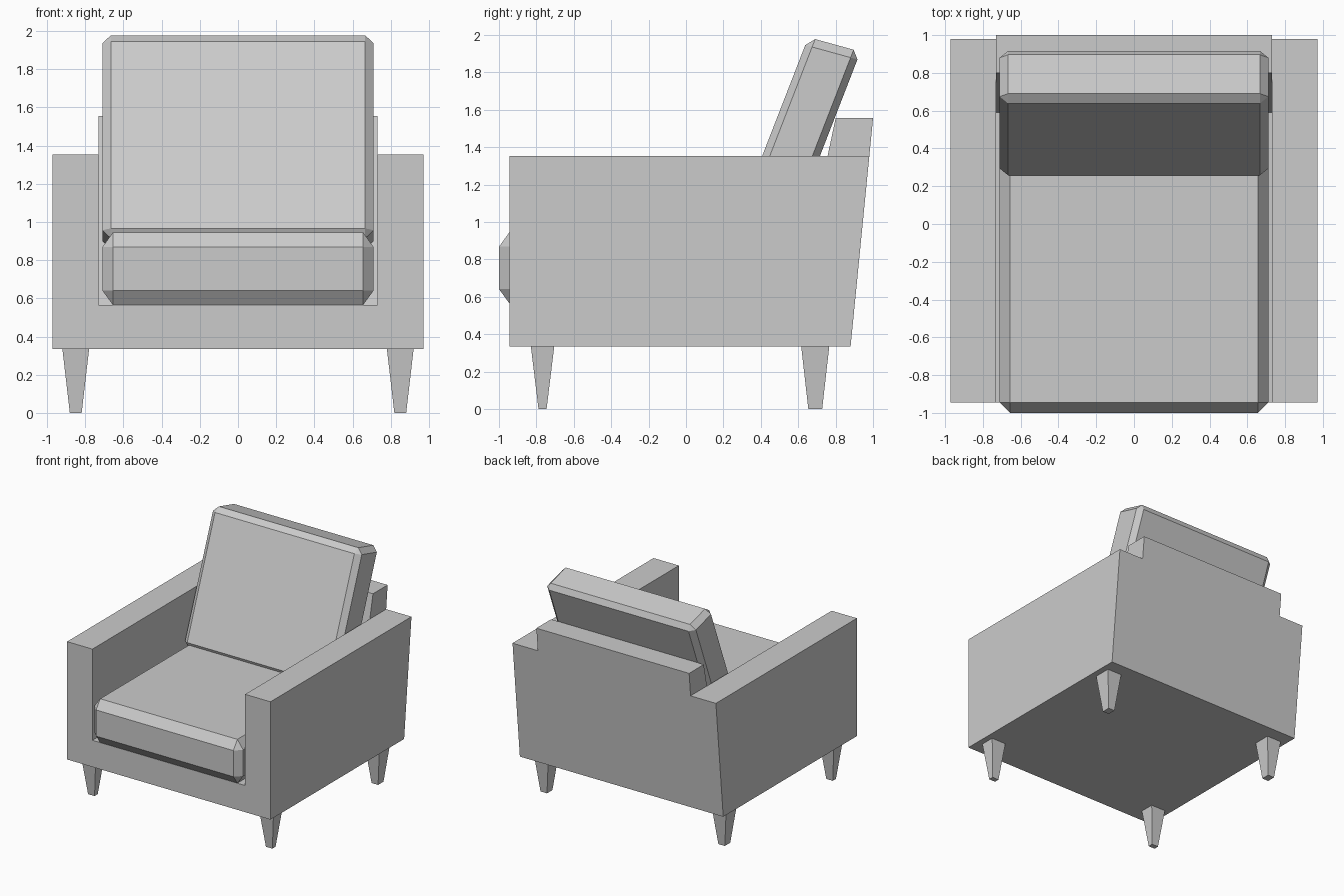
import bpy, bmesh
from mathutils import Vector

if "Cube" in bpy.data.objects:
    bpy.data.objects.remove(bpy.data.objects["Cube"])


def finish(bm, name):
    bmesh.ops.recalc_face_normals(bm, faces=bm.faces[:])
    mesh = bpy.data.meshes.new(name)
    bm.to_mesh(mesh)
    bm.free()
    obj = bpy.data.objects.new(name, mesh)
    bpy.context.collection.objects.link(obj)
    return obj


def cushion(name, centre, axes, insets):
    """Chamfered box: axes are half-extent vectors, insets the chamfer per axis."""
    bm = bmesh.new()
    bmesh.ops.create_cube(bm, size=2)
    bmesh.ops.bevel(bm, geom=bm.edges[:], offset=0.1, segments=1, affect='EDGES')
    for v in bm.verts:
        p = Vector(centre)
        for c, axis, inset in zip(v.co, axes, insets):
            a = Vector(axis)
            full = abs(c) > 0.97
            p += a * ((1 if c > 0 else -1) * (1 if full else 1 - inset / a.length))
        v.co = p
    return finish(bm, name)


def leg(name, x, y, top, foot, height):
    """Square tapered leg: top and foot are half-sizes in x and y."""
    bm = bmesh.new()
    bmesh.ops.create_cube(bm, size=2)
    for v in bm.verts:
        hx, hy = top if v.co.z > 0 else foot
        v.co = (x + v.co.x * hx, y + v.co.y * hy, height if v.co.z > 0 else 0)
    return finish(bm, name)


# Armchair frame: half of it, then mirrored
OUT, INN = 0.972, 0.73
BOT, SEAT, ARM, TOP = 0.335, 0.565, 1.353, 1.555
FRONT = -0.945


def back_y(z):
    return 0.88 + 0.0984 * (z - BOT)


def panel_y(z):
    return 0.59 + 0.212 * (z - SEAT)


points = {
    # front outline
    'A': (0, FRONT, BOT), 'B': (OUT, FRONT, BOT), 'C': (OUT, FRONT, ARM),
    'D': (INN, FRONT, ARM), 'E': (INN, FRONT, SEAT), 'F': (0, FRONT, SEAT),
    # back outline
    'a': (0, back_y(BOT), BOT), 'b': (OUT, back_y(BOT), BOT),
    'c': (OUT, back_y(ARM), ARM), 'd': (INN, back_y(ARM), ARM),
    'G': (INN, back_y(TOP), TOP), 'H': (0, back_y(TOP), TOP),
    # inner face of the back panel
    'J': (INN, panel_y(TOP), TOP), 'K': (0, panel_y(TOP), TOP),
    'L': (INN, panel_y(ARM), ARM), 'M': (INN, panel_y(SEAT), SEAT),
    'N': (0, panel_y(SEAT), SEAT),
}
bm = bmesh.new()
verts = {k: bm.verts.new(p) for k, p in points.items()}
for face in ('ABCDEF', 'aHGdcb', 'ABba', 'BCcb', 'CDLdc',
             'DEML', 'EFNM', 'MNKJL', 'JKHG', 'LJGd'):
    bm.faces.new([verts[k] for k in face])
bmesh.ops.mirror(bm, geom=bm.verts[:] + bm.edges[:] + bm.faces[:],
                 axis='X', merge_dist=0.0005)
bmesh.ops.remove_doubles(bm, verts=bm.verts[:], dist=0.0005)
bmesh.ops.recalc_face_normals(bm, faces=bm.faces[:])
bmesh.ops.dissolve_limit(bm, angle_limit=0.01, verts=bm.verts[:], edges=bm.edges[:])
finish(bm, 'armchair_frame')

# Seat cushion
cushion('seat_cushion', (0, -0.195, 0.755),
        ((0.711, 0, 0), (0, 0.805, 0), (0, 0, 0.189)), (0.055, 0.055, 0.076))

# Leaning back cushion: slightly skewed box through three corners of its side profile
top_front = Vector((0, 0.654, 1.988))
top_back = Vector((0, 0.933, 1.911))
low_front = Vector((0, 0.241, 0.925))
depth = (top_back - top_front) / 2
up = (top_front - low_front) / 2
cushion('back_cushion', (top_back + low_front) / 2,
        ((0.711, 0, 0), depth, up), (0.045, 0.038, 0.045))

# Legs
for side, s in (('left', -1), ('right', 1)):
    leg('front_leg_' + side, s * 0.85, -0.767, (0.07, 0.0625), (0.031, 0.0215), BOT)
    leg('rear_leg_' + side, s * 0.85, 0.691, (0.07, 0.075), (0.031, 0.037), BOT)
